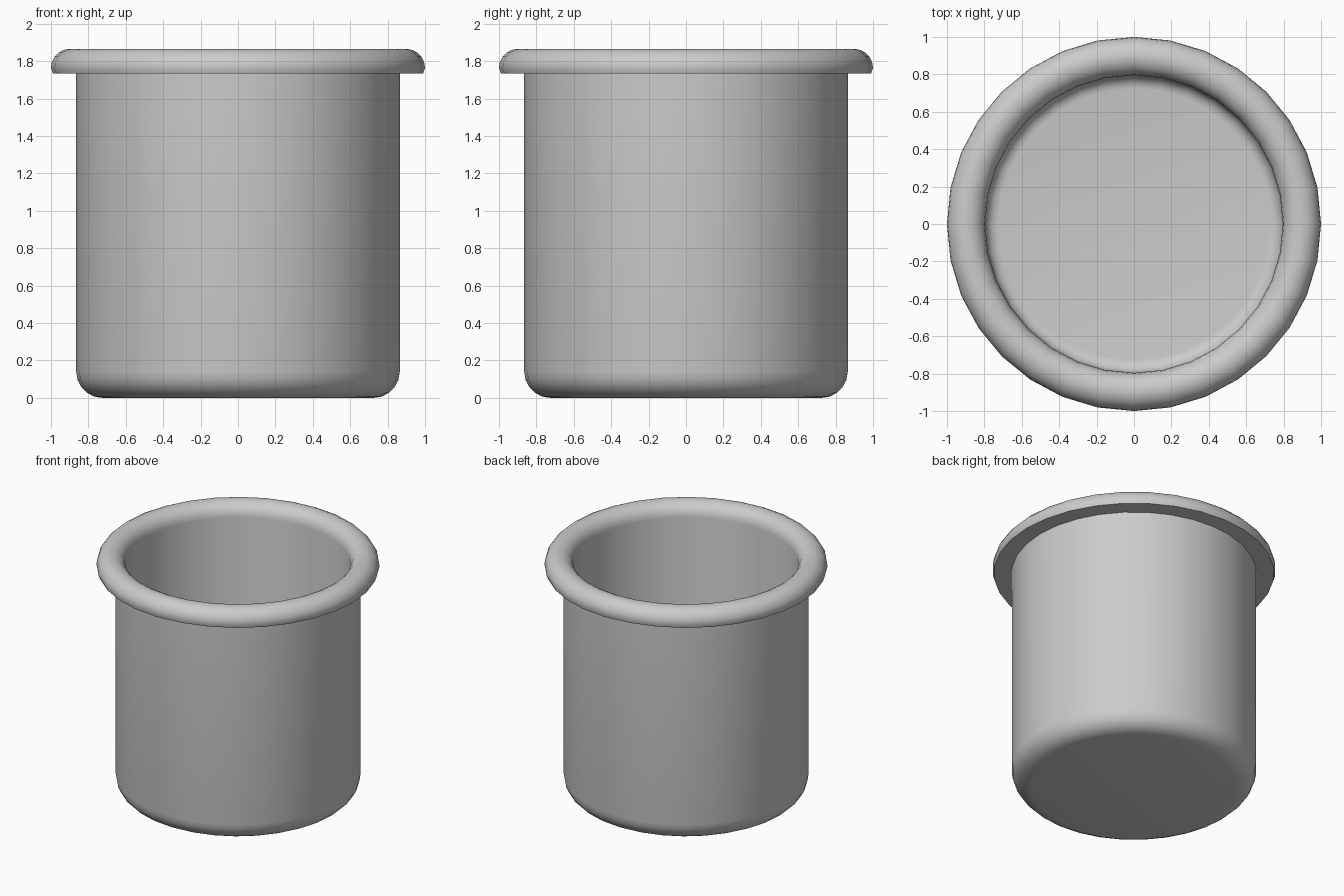
import bpy, bmesh
from math import sin, cos, radians

if "Cube" in bpy.data.objects:
    bpy.data.objects.remove(bpy.data.objects["Cube"])

SIDES = 32


def arc(cx, cz, r, a0, a1, n):
    """Points (radius, height) on an arc of the profile."""
    angles = [radians(a0 + (a1 - a0) * i / n) for i in range(n + 1)]
    return [(cx + r * cos(a), cz + r * sin(a)) for a in angles]


def lathe(name, profile):
    """Revolve a profile about z; its first and last rings become flat caps."""
    bm = bmesh.new()
    rings = []
    for r, z in profile:
        ring = []
        for i in range(SIDES):
            a = radians(360 * i / SIDES)
            ring.append(bm.verts.new((r * cos(a), r * sin(a), z)))
        rings.append(ring)
    for low, high in zip(rings, rings[1:]):
        for i in range(SIDES):
            j = (i + 1) % SIDES
            bm.faces.new((low[i], low[j], high[j], high[i]))
    bm.faces.new(rings[0][::-1])
    bm.faces.new(rings[-1])
    bmesh.ops.recalc_face_normals(bm, faces=bm.faces)
    mesh = bpy.data.meshes.new(name)
    bm.to_mesh(mesh)
    bm.free()
    obj = bpy.data.objects.new(name, mesh)
    bpy.context.collection.objects.link(obj)
    bpy.context.view_layer.objects.active = obj
    obj.select_set(True)
    bpy.ops.object.shade_smooth_by_angle(angle=radians(45))
    obj.select_set(False)
    return obj


# outer base corner and wall, rolled rim with flat underside, inner wall and floor
profile = arc(0.725, 0.14, 0.14, -90, 0, 5)
profile += [(0.865, 1.735), (0.99, 1.735)]
profile += arc(0.898, 1.764, 0.102, 0, 180, 10)
profile += arc(0.725, 0.14, 0.071, 0, -90, 5)
lathe("pot", profile)
